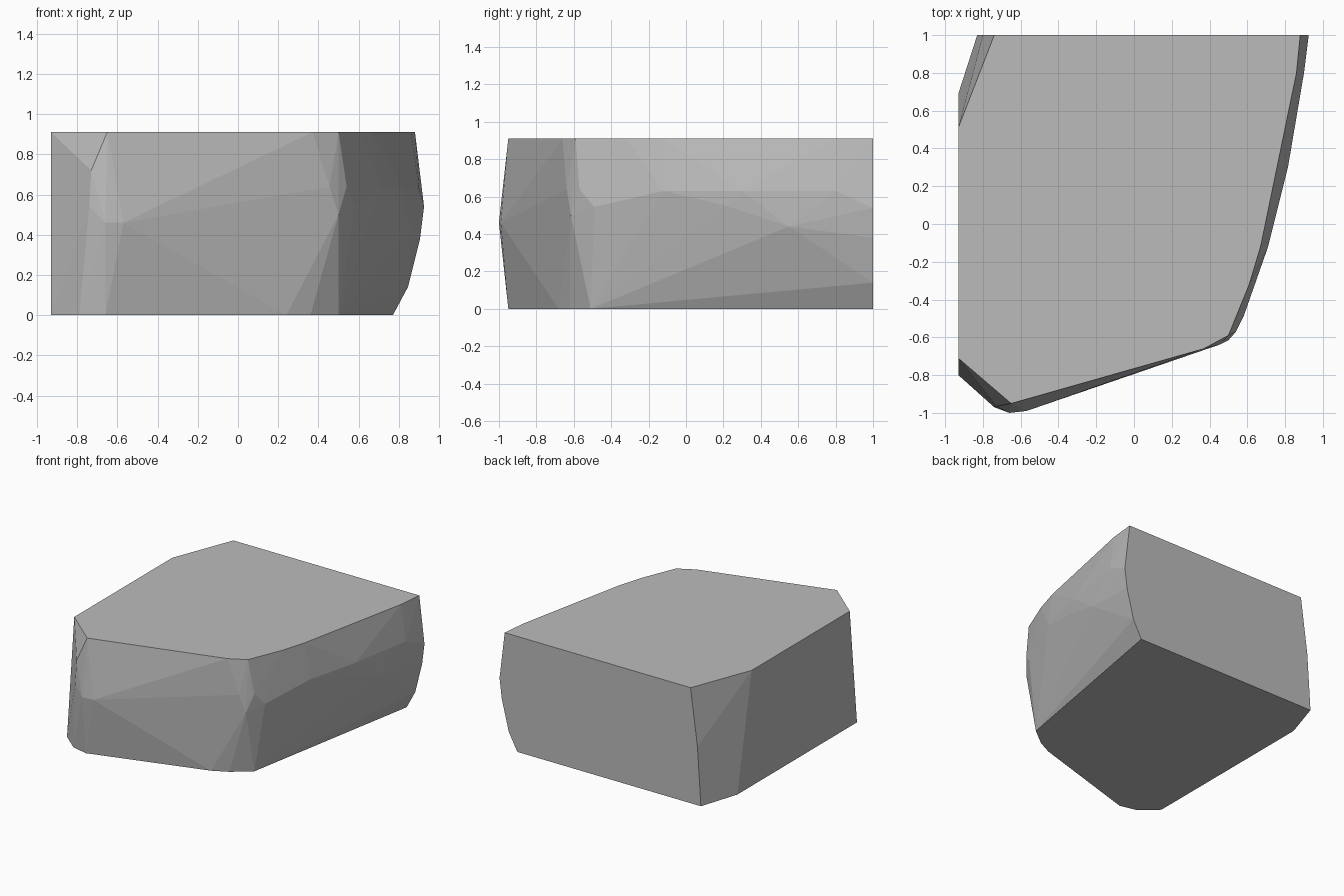
import bpy
import bmesh
import math

HEIGHT = .91
BACK = 1
LEFT = -.93

default_cube = bpy.data.objects.get("Cube")
if default_cube:
    bpy.data.objects.remove(default_cube, do_unlink=True)


def make_material(name, color):
    material = bpy.data.materials.new(name)
    material.use_nodes = True
    material.diffuse_color = color
    shader = material.node_tree.nodes["Principled BSDF"]
    shader.inputs["Base Color"].default_value = color
    shader.inputs["Roughness"].default_value = .9
    return material


def at_height(outline, z):
    """Lift a flat outline to one level."""
    return [(x, y, z) for x, y in outline]


def make_hull(name, points, material):
    """Wrap points in a flat-shaded convex solid."""
    bm = bmesh.new()
    for point in points:
        bm.verts.new(point)
    bmesh.ops.convex_hull(bm, input=bm.verts[:])
    loose = [v for v in bm.verts if not v.link_faces]
    bmesh.ops.delete(bm, geom=loose, context="VERTS")
    # Merge the triangles of the level cut faces
    bmesh.ops.dissolve_limit(bm, angle_limit=math.radians(.5),
                             verts=bm.verts[:], edges=bm.edges[:])
    bmesh.ops.recalc_face_normals(bm, faces=bm.faces[:])
    mesh = bpy.data.meshes.new(name)
    bm.to_mesh(mesh)
    bm.free()
    mesh.materials.append(material)
    rock = bpy.data.objects.new(name, mesh)
    bpy.context.collection.objects.link(rock)
    return rock


# Flat base and flat top
base = [(-.83, BACK), (LEFT, .69), (LEFT, -.8), (-.79, -.92), (-.66, -.95),
        (.24, -.68), (.36, -.62), (.5, -.51), (.77, BACK)]
top = [(-.74, BACK), (LEFT, .51), (LEFT, -.71), (-.65, -.95), (.37, -.66),
       (.5, -.59), (.61, -.32), (.67, -.12), (.86, .8), (.88, BACK)]

# Bulging right edge and bent left edge of the flat back
back_edges = [(x, BACK, z) for x, z in
              [(.845, .14), (.905, .38), (.925, .54), (-.8, .46)]]

# Worn front left corner
front_left = [(-.57, -.99, .46), (-.66, -1, .46),
              (-.74, -.97, .54), (-.73, -.965, .72)]

# Worn front right corner and faceted right side
front_right = [(.5, -.615, .5), (.455, -.638, .64),
               (.54, -.57, .64), (.58, -.49, .545)]
right_side = [(.71, -.12, .63), (.815, .3, .63), (.79, .22, .55),
              (.855, .55, .44), (.9, .8, .63)]

stone = make_material("stone grey", (.5, .5, .5, 1))
make_hull("rock_block",
          at_height(base, 0) + at_height(top, HEIGHT) + back_edges
          + front_left + front_right + right_side, stone)
